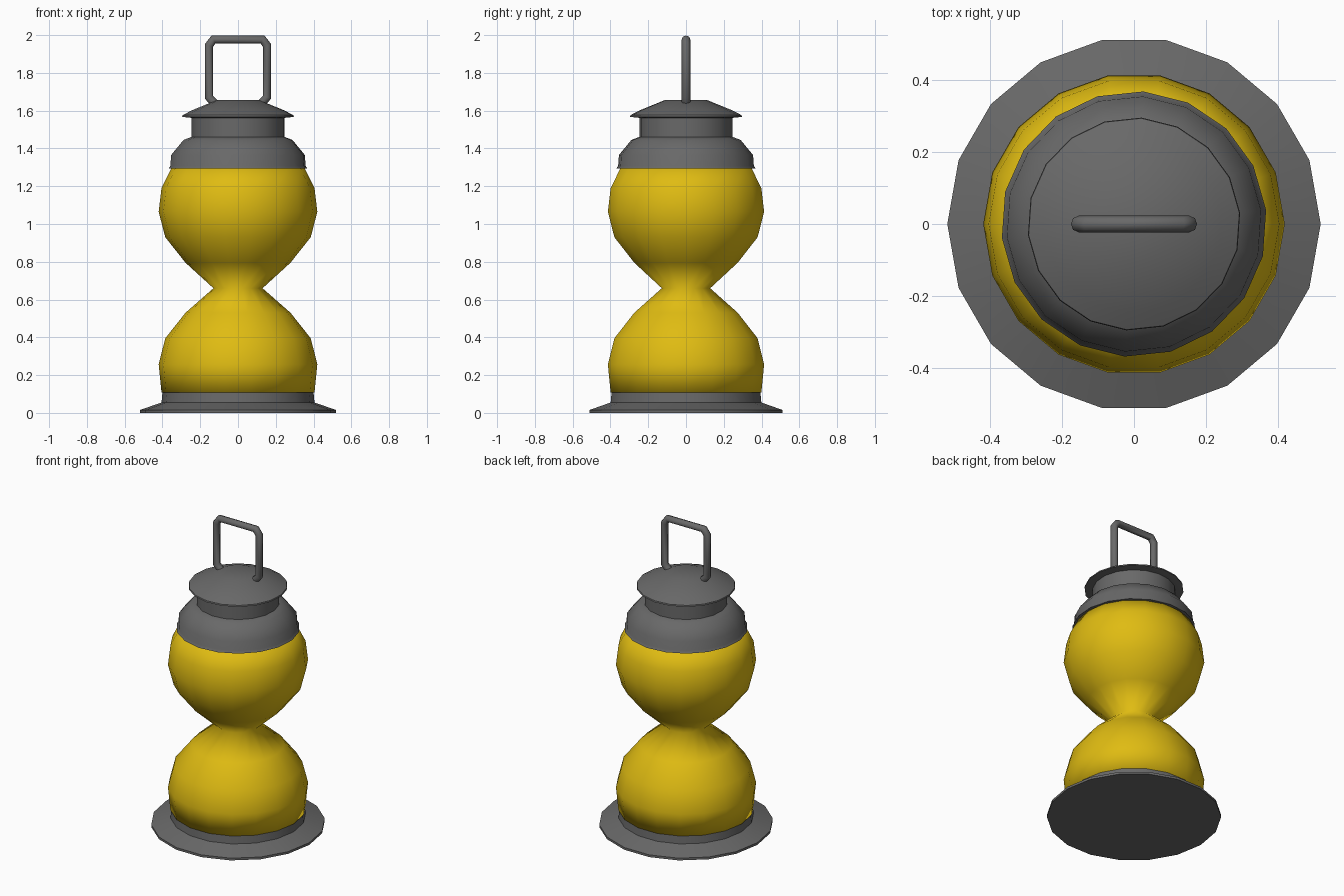
import bpy, bmesh, math

if "Cube" in bpy.data.objects:
    bpy.data.objects.remove(bpy.data.objects["Cube"])


def material(name, rgb):
    m = bpy.data.materials.new(name)
    m.diffuse_color = (*rgb, 1)
    m.use_nodes = True
    m.node_tree.nodes["Principled BSDF"].inputs["Base Color"].default_value = m.diffuse_color
    return m


grey = material("grey metal", (0.14, 0.14, 0.14))
yellow = material("yellow glass", (0.74, 0.50, 0.006))


def finish(name, bm, mat, angle):
    bmesh.ops.recalc_face_normals(bm, faces=bm.faces)
    me = bpy.data.meshes.new(name)
    bm.to_mesh(me)
    bm.free()
    me.materials.append(mat)
    ob = bpy.data.objects.new(name, me)
    bpy.context.collection.objects.link(ob)
    bpy.ops.object.select_all(action='DESELECT')
    ob.select_set(True)
    bpy.context.view_layer.objects.active = ob
    bpy.ops.object.shade_smooth_by_angle(angle=math.radians(angle))
    return ob


def lathe(name, profile, mat, turn=0, angle=35, sides=18):
    """Revolve (radius, z) points around z and cap both ends."""
    bm = bmesh.new()
    rings = []
    for r, z in profile:
        angles = [math.radians(turn) + math.tau * i / sides for i in range(sides)]
        rings.append([bm.verts.new((r * math.cos(a), r * math.sin(a), z)) for a in angles])
    for a, b in zip(rings, rings[1:]):
        for i in range(sides):
            j = (i + 1) % sides
            bm.faces.new((a[i], a[j], b[j], b[i]))
    bm.faces.new(rings[0])
    bm.faces.new(rings[-1])
    return finish(name, bm, mat, angle)


# flared foot
lathe("base", [(0.52, 0), (0.52, 0.015), (0.405, 0.055), (0.40, 0.108)], grey)

# hourglass body, smooth through the waist
lathe("glass_body", [(0.405, 0.107), (0.42, 0.257), (0.385, 0.395), (0.278, 0.53),
                     (0.13, 0.66), (0.278, 0.795), (0.385, 0.93), (0.42, 1.065),
                     (0.405, 1.19), (0.35, 1.30)], yellow, angle=100)

# shoulder cap with a small lip, resting on the upper bulb
lathe("cap_shoulder", [(0.345, 1.293), (0.37, 1.293), (0.36, 1.308), (0.356, 1.365),
                       (0.29, 1.445), (0.245, 1.462)], grey, turn=6, angle=40)
lathe("cap_neck", [(0.248, 1.455), (0.248, 1.575)], grey, turn=6)
lathe("cap_lid", [(0.248, 1.562), (0.297, 1.567), (0.295, 1.576), (0.245, 1.602),
                  (0.11, 1.657)], grey, turn=6)

# wire handle swept along a mirrored path
half = [(0.12, 1.635), (0.154, 1.672), (0.154, 1.945), (0.13, 1.977)]
path = half + [(-x, z) for x, z in reversed(half)]
curve = bpy.data.curves.new("handle_path", 'CURVE')
curve.dimensions = '3D'
curve.bevel_depth = 0.023
curve.bevel_resolution = 2
curve.use_fill_caps = True
spline = curve.splines.new('POLY')
spline.points.add(len(path) - 1)
for p, (x, z) in zip(spline.points, path):
    p.co = (x, 0, z, 1)
temp = bpy.data.objects.new("handle_path", curve)
bpy.context.collection.objects.link(temp)
bm = bmesh.new()
bm.from_mesh(temp.to_mesh())
temp.to_mesh_clear()
bpy.data.objects.remove(temp)
finish("handle", bm, grey, 50)
